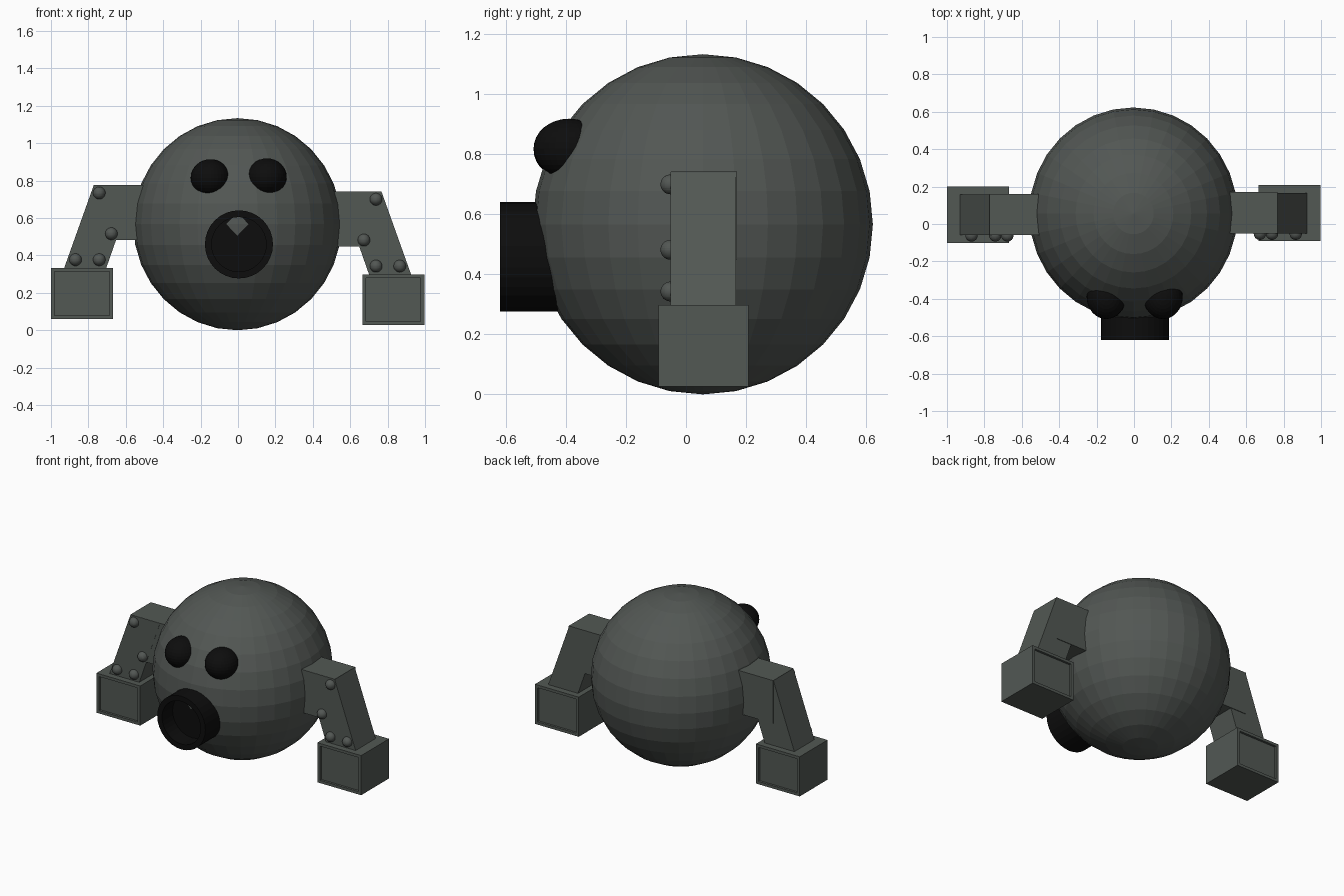
import bpy, bmesh
from math import pi
from mathutils import Matrix, Vector

if "Cube" in bpy.data.objects:
    bpy.data.objects.remove(bpy.data.objects["Cube"])


def material(name, rgb):
    m = bpy.data.materials.new(name)
    m.diffuse_color = (*rgb, 1)
    m.use_nodes = True
    m.node_tree.nodes["Principled BSDF"].inputs["Base Color"].default_value = m.diffuse_color
    return m


BODY = material("dark_grey", (0.085, 0.095, 0.088))
LIMB = material("limb_grey", (0.085, 0.098, 0.088))
BLACK = material("black", (0.004, 0.004, 0.004))


def finish(bm, name, mat):
    bmesh.ops.recalc_face_normals(bm, faces=bm.faces)
    me = bpy.data.meshes.new(name)
    bm.to_mesh(me)
    bm.free()
    me.materials.append(mat)
    ob = bpy.data.objects.new(name, me)
    bpy.context.collection.objects.link(ob)
    return ob


def ball(name, centre, radii, mat, segs=32, rings=16):
    bm = bmesh.new()
    mtx = Matrix.Translation(centre) @ Matrix.Diagonal((*radii, 1))
    bmesh.ops.create_uvsphere(bm, u_segments=segs, v_segments=rings, radius=1, matrix=mtx)
    return finish(bm, name, mat)


def prism(name, outline, y0, y1, place, mat, inset=None):
    """Extrude an x/z outline along y; optionally recess the front and back faces."""
    bm = bmesh.new()
    face = bm.faces.new([bm.verts.new(place(x, y0, z)) for x, z in outline])
    ext = bmesh.ops.extrude_face_region(bm, geom=[face], use_keep_orig=True)
    for v in ext["geom"]:
        if isinstance(v, bmesh.types.BMVert):
            v.co.y += y1 - y0
    bmesh.ops.recalc_face_normals(bm, faces=bm.faces)
    if inset:
        ends = [f for f in bm.faces if abs(f.normal.y) > 0.9]
        bmesh.ops.inset_individual(bm, faces=ends, thickness=inset[0])
        for f in ends:
            n = f.normal.copy()
            new = bmesh.ops.extrude_discrete_faces(bm, faces=[f])["faces"][0]
            for v in new.verts:
                v.co -= n * inset[1]
    return finish(bm, name, mat)


# Round body
ball("body", (-0.003, 0.056, 0.567), (0.557, 0.567, 0.567), BODY)

# Bulging eyes
for name, x, z in (("left_eye", -0.148, 0.815), ("right_eye", 0.155, 0.82)):
    ball(name, (x, -0.39, z), (0.105, 0.118, 0.099), BLACK)

# Mouth tube with a recessed floor
bm = bmesh.new()
mtx = Matrix.Translation((0.005, -0.49, 0.459)) @ Matrix.Rotation(pi / 2, 4, "X")
bmesh.ops.create_cone(bm, cap_ends=True, segments=32, radius1=0.182, radius2=0.182,
                      depth=0.26, matrix=mtx)
front = min((f for f in bm.faces if len(f.verts) > 4), key=lambda f: f.calc_center_median().y)
bmesh.ops.inset_individual(bm, faces=[front], thickness=0.036)
floor = bmesh.ops.extrude_discrete_faces(bm, faces=[front])["faces"][0]
for v in floor.verts:
    v.co.y = -0.505
bmesh.ops.remove_doubles(bm, verts=bm.verts, dist=0.0001)
finish(bm, "mouth", BLACK)

# Arms: shoulder box, slanted forearm, panelled fist block and rivets
for side, s, dx, dy, dz in (("right", 1, 0, 0, 0), ("left", -1, 0.004, -0.009, 0.034)):
    def place(x, y, z):
        return Vector((s * (x + dx), y + dy, z + dz))

    prism(side + "_shoulder", [(0.45, 0.449), (0.768, 0.449), (0.768, 0.743), (0.45, 0.743)],
          -0.05, 0.17, place, LIMB)
    prism(side + "_forearm", [(0.545, 0.742), (0.767, 0.742), (0.932, 0.28), (0.707, 0.28)],
          -0.051, 0.166, place, LIMB)
    prism(side + "_fist", [(0.665, 0.027), (0.996, 0.027), (0.996, 0.298), (0.665, 0.298)],
          -0.092, 0.209, place, LIMB, inset=(0.027, 0.015))
    for i, (x, z) in enumerate(((0.738, 0.70), (0.673, 0.482), (0.738, 0.343), (0.865, 0.343))):
        ball(f"{side}_rivet_{i + 1}", place(x, -0.052, z), (0.033,) * 3, BODY, 32, 16)
